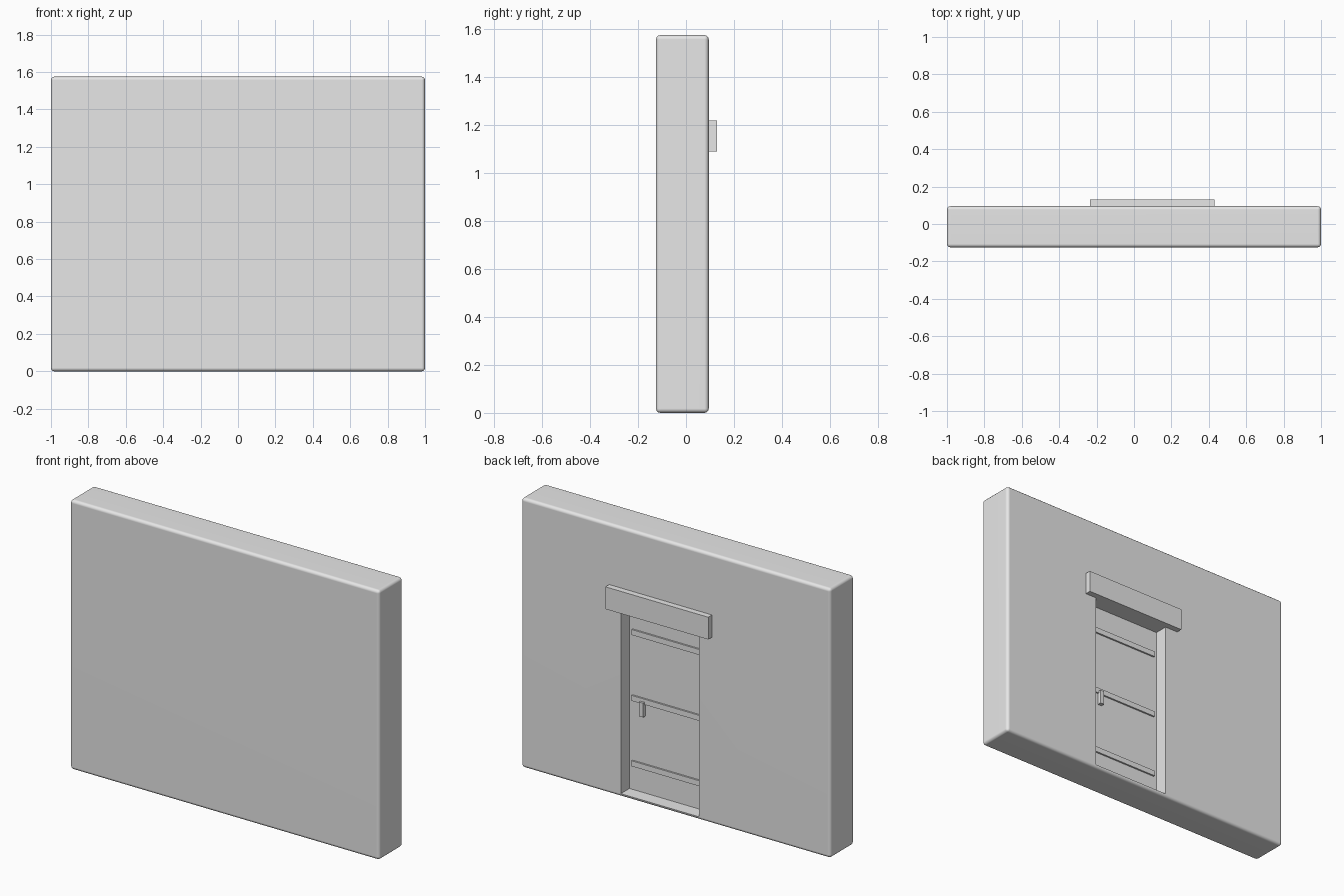
import bpy
import math

cube = bpy.data.objects.get("Cube")
if cube:
    bpy.data.objects.remove(cube, do_unlink=True)

grey = bpy.data.materials.new("plain_grey")
grey.use_nodes = True
colour = (0.8, 0.8, 0.8, 1)
grey.diffuse_color = colour
grey.node_tree.nodes["Principled BSDF"].inputs["Base Color"].default_value = colour


def box(name, x, y, z):
    """Box spanning the given (low, high) range on each axis."""
    spans = (x, y, z)
    bpy.ops.mesh.primitive_cube_add(size=1, location=[sum(s) / 2 for s in spans])
    obj = bpy.context.object
    obj.name = name
    obj.scale = [s[1] - s[0] for s in spans]
    bpy.ops.object.transform_apply(location=False, rotation=False, scale=True)
    obj.data.materials.append(grey)
    return obj


# Main dimensions
FRONT, BACK, DOOR_FACE = -0.125, 0.095, 0.015
LEFT, RIGHT = 0.355, -0.15
SILL, HEAD = 0.018, 1.09

# Wall slab with rounded edges and a doorway recess in the back
wall = box("wall", (-1, 1), (FRONT, BACK), (0, 1.575))
cutter = box("doorway_cutter", (RIGHT, LEFT), (DOOR_FACE, BACK + 0.1), (SILL, HEAD))
cutter.hide_render = True

bevel = wall.modifiers.new("rounded_edges", 'BEVEL')
bevel.width = 0.018
bevel.segments = 3
recess = wall.modifiers.new("doorway", 'BOOLEAN')
recess.operation = 'DIFFERENCE'
recess.solver = 'EXACT'
recess.object = cutter

bpy.ops.object.select_all(action='DESELECT')
wall.select_set(True)
bpy.context.view_layer.objects.active = wall
for modifier in (bevel.name, recess.name):
    bpy.ops.object.modifier_apply(modifier=modifier)
bpy.data.objects.remove(cutter, do_unlink=True)
bpy.ops.object.shade_smooth_by_angle(angle=math.radians(40))
weighted = wall.modifiers.new("flat_face_normals", 'WEIGHTED_NORMAL')
weighted.keep_sharp = True

# Lintel over the doorway
box("lintel", (-0.235, 0.43), (BACK - 0.01, 0.13), (HEAD, 1.22))

# Three horizontal battens on the door
for place, z in (("lower", 0.173), ("middle", 0.555), ("upper", 0.94)):
    box(place + "_batten", (RIGHT + 0.02, LEFT - 0.02),
        (DOOR_FACE - 0.01, DOOR_FACE + 0.01), (z - 0.016, z + 0.016))

# Door handle
box("handle", (0.25, 0.276), (DOOR_FACE - 0.01, DOOR_FACE + 0.024), (0.47, 0.553))
